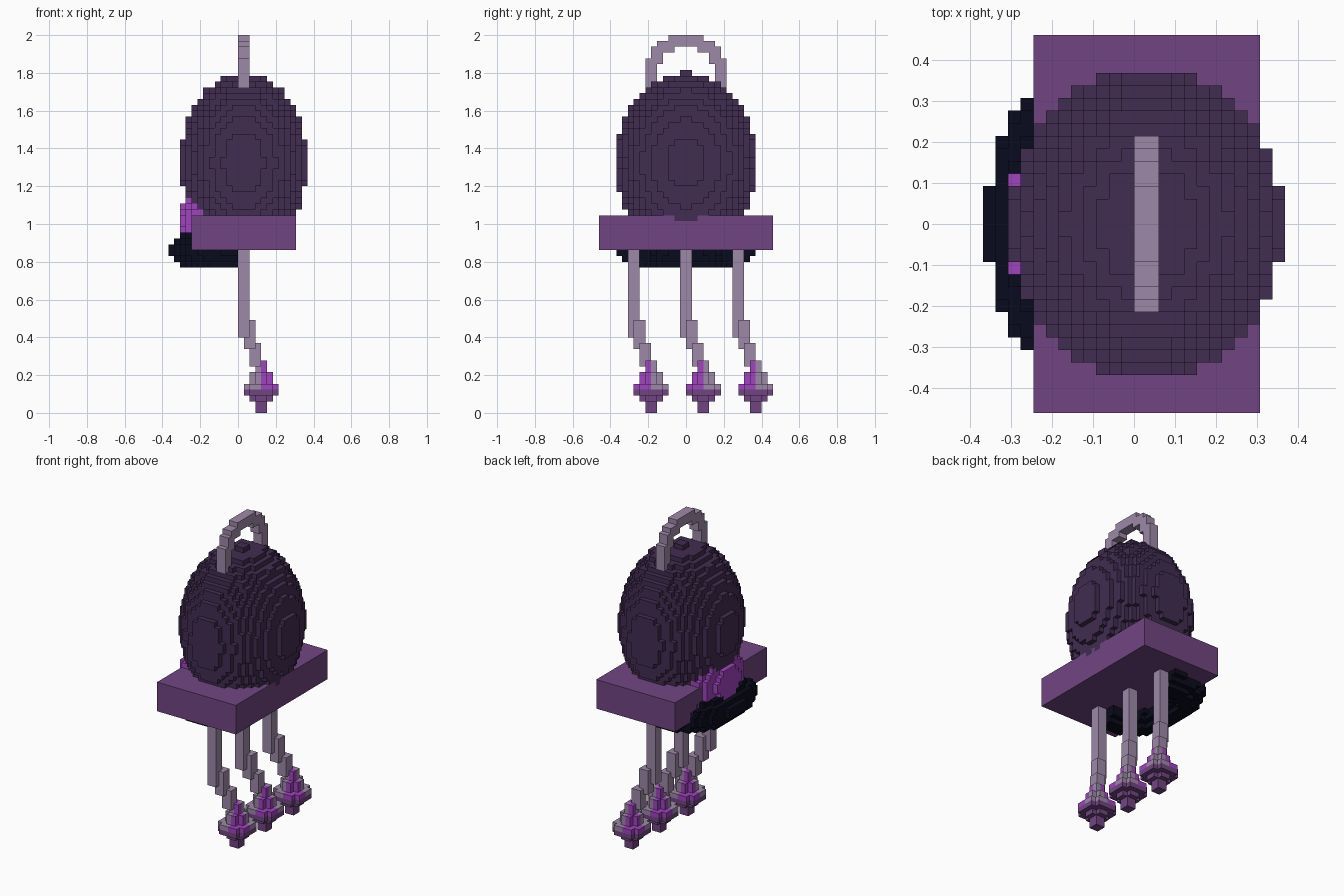
import bpy, bmesh, math
from mathutils import Vector

if "Cube" in bpy.data.objects:
    bpy.data.objects.remove(bpy.data.objects["Cube"])

S = 2 / 65  # size of one block


def material(name, hexcol):
    lin = []
    for i in (0, 2, 4):
        c = int(hexcol[i:i + 2], 16) / 255
        lin.append(c / 12.92 if c <= 0.04045 else ((c + 0.055) / 1.055) ** 2.4)
    m = bpy.data.materials.new(name)
    m.use_nodes = True
    m.diffuse_color = (*lin, 1)
    bsdf = m.node_tree.nodes["Principled BSDF"]
    bsdf.inputs["Base Color"].default_value = (*lin, 1)
    bsdf.inputs["Roughness"].default_value = 0.9
    return m


DARK = material("dark plum", "412C51")
PURPLE = material("purple", "714582")
GREY = material("grey lilac", "9E89A8")
MAGENTA = material("magenta", "A043BE")
BLACK = material("midnight", "0A0B1D")

# For each side of a block: the outward direction and its two in-plane axes
SIDES = []
for axis in range(3):
    for sign in (1, -1):
        n, u, v = Vector(), Vector(), Vector()
        n[axis], u[(axis + 1) % 3], v[(axis + 2) % 3] = sign, 0.5, 0.5
        SIDES.append((n, u * sign, v))


def blocks(name, xr, yr, zr, rule, mats):
    """Fill a range with blocks; rule(centre) gives a material slot or None."""
    filled = {}
    for i in range(*xr):
        for j in range(*yr):
            for k in range(*zr):
                slot = rule(i + 0.5, j + 0.5, k + 0.5)
                if slot is not None:
                    filled[i, j, k] = slot
    bm = bmesh.new()
    for (i, j, k), slot in filled.items():
        c = Vector((i + 0.5, j + 0.5, k + 0.5))
        for n, u, v in SIDES:
            if (i + int(n.x), j + int(n.y), k + int(n.z)) in filled:
                continue
            m = c + n * 0.5
            f = bm.faces.new([bm.verts.new(p * S) for p in
                              (m - u - v, m + u - v, m + u + v, m - u + v)])
            f.material_index = slot
    bmesh.ops.remove_doubles(bm, verts=bm.verts, dist=S * 0.01)
    return finish(bm, name, mats)


def boxes(name, spans, mats):
    """Plain boxes given as (x0, x1, y0, y1, z0, z1) in blocks."""
    bm = bmesh.new()
    for x0, x1, y0, y1, z0, z1 in spans:
        made = bmesh.ops.create_cube(bm, size=S)["verts"]
        bmesh.ops.scale(bm, verts=made, vec=(x1 - x0, y1 - y0, z1 - z0))
        mid = Vector((x0 + x1, y0 + y1, z0 + z1)) * S / 2
        bmesh.ops.translate(bm, verts=made, vec=mid)
    return finish(bm, name, mats)


def finish(bm, name, mats):
    me = bpy.data.meshes.new(name)
    bm.to_mesh(me)
    bm.free()
    for m in mats:
        me.materials.append(m)
    ob = bpy.data.objects.new(name, me)
    bpy.context.collection.objects.link(ob)
    return ob


def ellipsoid(cx, cy, cz, rx, ry, rz):
    return lambda x, y, z: 0 if (((x - cx) / rx) ** 2 + ((y - cy) / ry) ** 2
                                 + ((z - cz) / rz) ** 2) <= 1 else None


# Egg-shaped body resting in the slab
blocks("body", (-11, 13), (-13, 13), (30, 60),
       ellipsoid(1, 0, 43, 10.9, 12.2, 15.6), [DARK])

# Slab base
boxes("base_slab", [(-8, 10, -15, 15, 28, 34)], [PURPLE])

# Rounded knob on the side of the slab
blocks("side_knob", (-10, -6), (-8, 8), (27, 40),
       ellipsoid(-7, 0, 33, 3, 7, 5), [MAGENTA])


# Half ring under the slab
def ring_rule(x, y, z):
    p = 2.75
    rho = (abs(x) ** p + abs(y) ** p) ** (1 / p)
    return 0 if math.hypot(rho - 8.8, z - 28) <= 2.87 else None


blocks("lower_ring", (-13, 0), (-13, 13), (24, 32), ring_rule, [BLACK])


# Arched carrying handle
def handle_rule(x, y, z):
    r = math.hypot(y, max(z - 58, 0))
    return 0 if 5.1 < r <= 7.15 or (z < 58 and 5 < abs(y) < 7) else None


blocks("handle", (0, 2), (-8, 8), (55, 66), handle_rule, [GREY])

# Bulb radius for each layer of blocks, from the tip up
BULB = [1.0, 1.0, 2.0, 3.0, 3.0, 2.0, 2.0, 1.0, 1.0]

for name, y0 in (("front", -9), ("middle", 0), ("back", 9)):
    # Leg that bends diagonally in steps
    steps = [(0, 13, 28), (1, 11, 16), (2, 8, 12)]
    boxes(name + "_leg", [(d, d + 2, y0 + d - 1, y0 + d + 1, a, b)
                          for d, a, b in steps], [GREY])

    # Bulb with alternating quarters above a plain tip
    def bulb_rule(x, y, z, cy=y0 + 3):
        dx, dy = x - 4, y - cy
        if math.hypot(dx, dy) > BULB[int(z)]:
            return None
        if z < 4:
            return 0
        return 1 if dx * dy < 0 else 2

    blocks(name + "_bulb", (0, 8), (y0 - 1, y0 + 7), (0, 9), bulb_rule,
           [PURPLE, MAGENTA, GREY])
